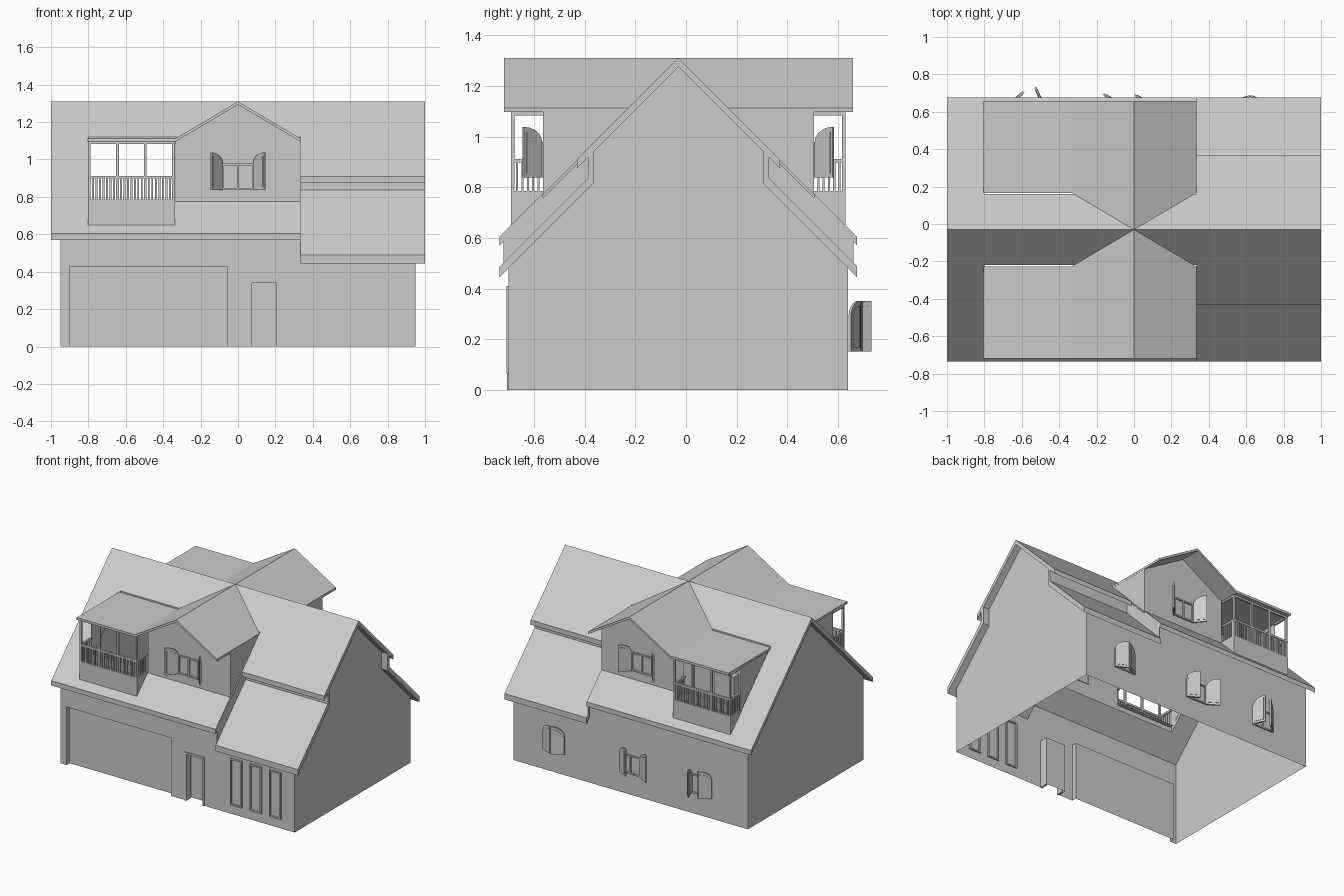
import bpy, bmesh, math
from mathutils import Vector

if "Cube" in bpy.data.objects:
    bpy.data.objects.remove(bpy.data.objects["Cube"])

YC = -0.03                       # ridge line; both halves mirror about it
XS = 0.333                       # where the roof steps down


def make(name, verts, faces):
    bm = bmesh.new()
    vs = [bm.verts.new(v) for v in verts]
    for f in faces:
        bm.faces.new([vs[i] for i in f])
    bmesh.ops.recalc_face_normals(bm, faces=bm.faces)
    me = bpy.data.meshes.new(name)
    bm.to_mesh(me)
    bm.free()
    ob = bpy.data.objects.new(name, me)
    bpy.context.collection.objects.link(ob)
    return ob


def loft(name, a, b):
    """Closed solid between two matching outlines."""
    n = len(a)
    faces = [list(range(n)), list(range(2 * n - 1, n - 1, -1))]
    faces += [[i, (i + 1) % n, n + (i + 1) % n, n + i] for i in range(n)]
    return make(name, list(a) + list(b), faces)


def along_x(name, prof, x0, x1):
    return loft(name, [(x0, y, z) for y, z in prof], [(x1, y, z) for y, z in prof])


def sheets(name, polys):
    """Thin surfaces, one face per polygon."""
    verts, faces = [], []
    for p in polys:
        faces.append(list(range(len(verts), len(verts) + len(p))))
        verts += p
    return make(name, verts, faces)


def boxes(name, items):
    verts, faces = [], []
    for x0, x1, y0, y1, z0, z1 in items:
        o = len(verts)
        verts += [(x, y, z) for x in (x0, x1) for y in (y0, y1) for z in (z0, z1)]
        faces += [[o + i for i in f] for f in ((0, 1, 3, 2), (4, 6, 7, 5), (0, 4, 5, 1),
                                               (2, 3, 7, 6), (0, 2, 6, 4), (1, 5, 7, 3))]
    return make(name, verts, faces)


def both(half):
    """Mirror a (distance, z) half profile that starts and ends on the ridge."""
    return [(YC - d, z) for d, z in half]


def symmetric(outer, inner):
    left = [(YC - d, z) for d, z in outer]
    right = [(YC + d, z) for d, z in reversed(outer[1:])]
    rin = [(YC + d, z) for d, z in inner]
    lin = [(YC - d, z) for d, z in reversed(inner[:-1])]
    # ridge -> front eave -> underside -> back eave -> ridge
    return left + [(YC - d, z) for d, z in reversed(inner)] + [(YC + d, z) for d, z in inner[1:]] + right


def wall_rect(x0, x1, y, z0, z1):
    return [(x0, y, z0), (x1, y, z0), (x1, y, z1), (x0, y, z1)]


# main roof
def slab(d):
    return symmetric([(0, 1.31), (d, 1.31 - d)], [(0, 1.275), (d, 1.275 - d)])


along_x("roof_left_end", slab(0.705), -1, -0.8)
along_x("roof_ridge", slab(0.19), -0.8, XS)
for s, side in ((-1, "front"), (1, "back")):
    along_x("roof_lower_" + side, [(YC + s * d, k - d) for d, k in
            ((0.535, 1.31), (0.705, 1.31), (0.705, 1.275), (0.535, 1.275))], -0.8, XS)
along_x("roof_right_stepped", symmetric(
    [(0, 1.31), (0.40, 0.91), (0.40, 0.875), (0.357, 0.918), (0.357, 0.836), (0.705, 0.488)],
    [(0, 1.275), (0.333, 0.942), (0.333, 0.817), (0.705, 0.445)]), XS, 1)

# gable walls
step = [(0.67, 0), (0.67, 0.48), (0.333, 0.817), (0.333, 0.942), (0, 1.275)]
plain = [(0.67, 0), (0.67, 0.605), (0, 1.275)]
for name, prof, x in (("gable_right", step, 0.95), ("gable_left", plain, -0.95)):
    pts = [(x, YC - d, z) for d, z in prof] + [(x, YC + d, z) for d, z in reversed(prof[:-1])]
    sheets(name, [pts])

# front and back walls
F, B = YC - 0.67, YC + 0.67
sheets("back_wall", [wall_rect(-0.95, XS, B, 0, 0.605), wall_rect(XS, 0.95, B, 0, 0.483)])
sheets("front_wall", [wall_rect(-0.95, -0.9, F, 0, 0.605), wall_rect(-0.9, -0.055, F, 0.425, 0.605),
                      wall_rect(-0.055, 0.06, F, 0, 0.605), wall_rect(0.06, 0.22, F, 0.355, 0.605),
                      wall_rect(0.22, XS, F, 0, 0.605), wall_rect(XS, 0.95, F, 0, 0.483)])


def recess(name, x0, x1, h, depth):
    y = F + depth
    sheets(name, [wall_rect(x0, x1, y, 0, h),
                  [(x0, F, h), (x1, F, h), (x1, y, h), (x0, y, h)]] +
           [[(x, F, 0), (x, y, 0), (x, y, h), (x, F, h)] for x in (x0, x1)])


recess("garage_door", -0.9, -0.055, 0.425, 0.035)
recess("front_door", 0.06, 0.22, 0.355, 0.06)


def frame(x0, x1, y0, y1, z0, z1, w):
    return [(x0, x0 + w, y0, y1, z0, z1), (x1 - w, x1, y0, y1, z0, z1),
            (x0 + w, x1 - w, y0, y1, z1 - w, z1), (x0 + w, x1 - w, y0, y1, z0, z0 + w)]


boxes("door_casing", frame(0.06, 0.22, F - 0.006, F + 0.05, 0, 0.355, 0.015)[:3])
for i in range(3):
    x = 0.43 + 0.158 * i
    boxes("tall_window_%d" % i, frame(x, x + 0.095, F - 0.008, F + 0.01, 0.065, 0.41, 0.011))


# shuttered window: s is the outward y direction, a1/a2 opening of the -x / +x leaf
def window(name, cx, y, z, s, a1, a2):
    ya, yb = sorted((y - s * 0.005, y + s * 0.01))
    boxes(name + "_frame", frame(cx - 0.085, cx + 0.085, ya, yb, z, z + 0.14, 0.01) +
          [(cx - 0.006, cx + 0.006, ya, yb, z + 0.01, z + 0.13)])
    L = 0.092
    arc = [(L * (1 - math.sin(t)), 0.14 + 0.06 * math.cos(t))
           for t in [i * math.pi / 10 for i in range(6)]]
    outline = [(0, 0), (L, 0)] + arc
    inner = [(L / 2 + (u - L / 2) * 0.75, 0.085 + (v - 0.085) * 0.82) for u, v in outline]
    for h, ang in ((-1, a1), (1, a2)):
        a = math.radians(ang)
        d = Vector((-h * math.cos(a), s * math.sin(a), 0))
        n = Vector((-d.y, d.x, 0))
        o = Vector((cx + h * 0.085, y + s * 0.006, z))
        for part, pts, t in (("leaf", outline, 0.005), ("panel", inner, 0.008)):
            base = [o + d * u + Vector((0, 0, v)) for u, v in pts]
            loft("%s_shutter_%s" % (name, part), [p - n * t for p in base], [p + n * t for p in base])


window("back_window_right", 0.62, B, 0.152, 1, 25, 25)
window("back_window_middle", 0.0, B, 0.152, 1, 148, 28)
window("back_window_left", -0.575, B, 0.152, 1, 40, 66)

# dormer, balcony and step walls, front and back
for s, side in ((-1, "front"), (1, "back")):
    Y = lambda d: YC + s * d
    # roof trimmed where it meets the main slope
    top = [(-0.805, 1.113), (-XS, 1.113), (0, 1.31), (XS, 1.113)]
    prof = top + [(x, z - 0.017) for x, z in reversed(top)]
    near = [(x, Y(0.688), z) for x, z in prof]
    far = [(x, Y(1.31 - z), z) for x, z in top + list(reversed(top))]
    far = [(x, y, p[1]) for (x, y, _), p in zip(far, prof)]
    n = len(prof)
    quads = [[0, 1, 6, 7], [1, 2, 5, 6], [2, 3, 4, 5]]
    make("dormer_roof_" + side, near + far,
         quads + [[i + n for i in reversed(q)] for q in quads] +
         [[i, (i + 1) % n, n + (i + 1) % n, n + i] for i in range(n)])
    yw = Y(0.535)
    sheets("dormer_wall_" + side, [
        [(-XS, yw, 0.77), (XS, yw, 0.77), (XS, yw, 1.1), (0, yw, 1.3), (-XS, yw, 1.1)]])
    sheets("dormer_cheeks_" + side, [
        [(x, Y(0.2), 1.105), (x, yw, 1.105), (x, yw, 0.77)] for x in (-0.797, XS - 0.002)])
    sheets("roof_step_wall_" + side, [[(XS, Y(d), z) for d, z in
           ((0.333, 0.96), (0.69, 0.603), (0.69, 0.48), (0.333, 0.83))]])
    window("dormer_window_" + side, 0, yw, 0.838, s, 130, 130)

    # balcony base and floor
    yf = Y(0.66)
    xa, xb = -0.803, -0.337
    sheets("balcony_base_" + side, [
        wall_rect(xa, xb, yf, 0.64, 0.785),
        [(xa, yf, 0.785), (xb, yf, 0.785), (xb, Y(0.52), 0.785), (xa, Y(0.52), 0.785)]] +
        [[(x, yf, 0.64), (x, yf, 0.785), (x, Y(0.52), 0.785)] for x in (xa, xb)])

    # posts, rails, balusters
    def bar(x0, x1, d0, d1, z0, z1):
        y0, y1 = sorted((Y(d0), Y(d1)))
        return (x0, x1, y0, y1, z0, z1)
    posts = [-0.795, -0.644, -0.496, -0.345]
    items = [bar(x - 0.007, x + 0.007, 0.646, 0.66, 0.785, 1.1) for x in posts]
    items += [bar(xa, xb, 0.646, 0.66, 1.083, 1.098), bar(xa, xb, 0.646, 0.66, 0.898, 0.912)]
    for x in (posts[0], posts[3]):
        items += [bar(x - 0.007, x + 0.007, 0.535, 0.646, 0.898, 0.912),
                  bar(x - 0.007, x + 0.007, 0.535, 0.646, 1.083, 1.098)]
        items += [bar(x - 0.004, x + 0.004, 0.548 + 0.021 * i, 0.556 + 0.021 * i, 0.785, 0.9)
                  for i in range(5)]
    for a, b in zip(posts, posts[1:]):
        for i in range(1, 8):
            x = a + (b - a) * i / 8
            items.append(bar(x - 0.005, x + 0.005, 0.649, 0.657, 0.785, 0.9))
    boxes("balcony_railing_" + side, items)
